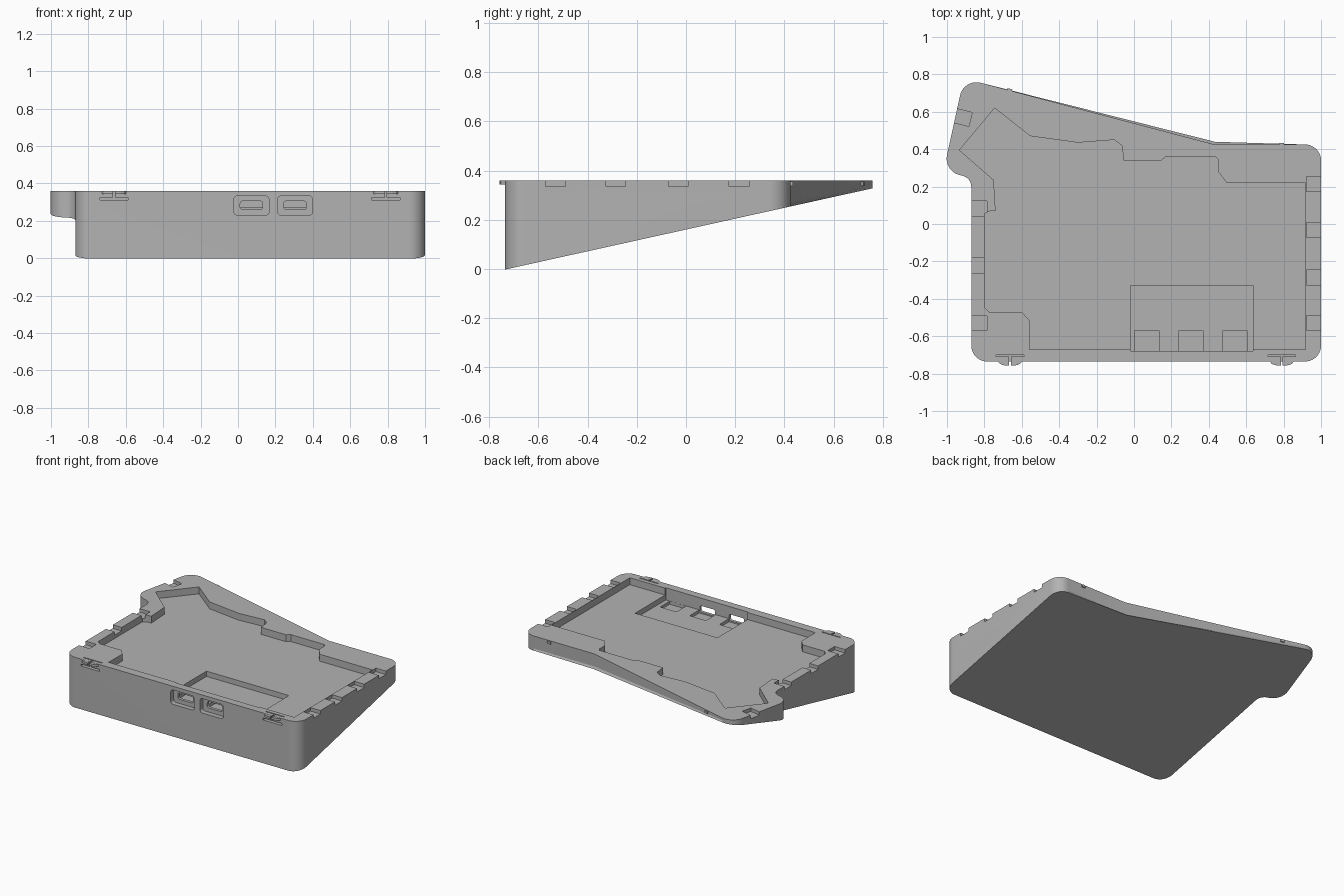
import bpy, bmesh, math
from mathutils import Vector, Matrix

if "Cube" in bpy.data.objects:
    bpy.data.objects.remove(bpy.data.objects["Cube"])

TOP = 0.36
SLOPE = 0.221

grey = bpy.data.materials.new("plain grey")
grey.diffuse_color = (0.45, 0.45, 0.45, 1)
grey.use_nodes = True
grey.node_tree.nodes["Principled BSDF"].inputs["Base Color"].default_value = grey.diffuse_color


def rounded(corners, steps=10):
    """Polygon outline from (x, y, radius) corners, counter-clockwise."""
    out = []
    n = len(corners)
    for i, (x, y, r) in enumerate(corners):
        p = Vector((x, y))
        if r == 0:
            out.append((x, y))
            continue
        a = (Vector(corners[i - 1][:2]) - p).normalized()
        b = (Vector(corners[(i + 1) % n][:2]) - p).normalized()
        half = a.angle(b) / 2
        c = p + (a + b).normalized() * (r / math.sin(half))
        s = p + a * (r / math.tan(half)) - c
        e = p + b * (r / math.tan(half)) - c
        turn = math.atan2(s.x * e.y - s.y * e.x, s.dot(e))
        for k in range(steps + 1):
            q = c + Matrix.Rotation(turn * k / steps, 2) @ s
            out.append((q.x, q.y))
    return out


def rect(x0, x1, y0, y1, r=0):
    return rounded([(x0, y0, r), (x1, y0, r), (x1, y1, r), (x0, y1, r)], 5)


def prism(name, pts, low, high, upright=False, chamfer=0):
    """Extrude an outline; low may be a function of y. upright: outline is in x-z."""
    f = low if callable(low) else (lambda y: low)
    bm = bmesh.new()
    if upright:
        lo = [bm.verts.new((x, f(0), z)) for x, z in pts]
        hi = [bm.verts.new((x, high, z)) for x, z in pts]
    else:
        lo = [bm.verts.new((x, y, f(y))) for x, y in pts]
        hi = [bm.verts.new((x, y, high)) for x, y in pts]
    base = bm.faces.new(lo[::-1])
    bm.faces.new(hi)
    n = len(pts)
    for i in range(n):
        j = (i + 1) % n
        bm.faces.new((lo[i], lo[j], hi[j], hi[i]))
    if chamfer:
        bmesh.ops.bevel(bm, geom=list(base.edges), offset=chamfer, segments=1,
                        affect='EDGES', clamp_overlap=True)
    bmesh.ops.recalc_face_normals(bm, faces=bm.faces)
    me = bpy.data.meshes.new(name)
    bm.to_mesh(me)
    bm.free()
    ob = bpy.data.objects.new(name, me)
    me.materials.append(grey)
    bpy.context.collection.objects.link(ob)
    return ob


# wedge body: flat top, sloping underside, chamfered lower edge
outline = rounded([(-0.87, -0.735, 0.085), (1, -0.735, 0.085), (1, 0.425, 0.085),
                   (0.43, 0.425, 0), (-0.91, 0.779, 0.09),
                   (-1.018, 0.285, 0.09), (-0.87, 0.245, 0.06)])
case = prism("wedge_case", outline, lambda y: SLOPE * (y + 0.735) - 0.002, TOP,
             chamfer=0.015)

# main tray
tray = [(-0.745, 0.62), (-0.933, 0.395), (-0.75, 0.235), (-0.74, 0.07), (-0.77, 0.07),
        (-0.80, 0.055), (-0.80, -0.445), (-0.775, -0.47), (-0.60, -0.47), (-0.56, -0.515),
        (-0.56, -0.672), (0.918, -0.672), (0.918, 0.22), (0.495, 0.22), (0.45, 0.28),
        (0.45, 0.345), (0.435, 0.36), (0.17, 0.36), (0.145, 0.34), (-0.055, 0.34),
        (-0.065, 0.42), (-0.105, 0.45), (-0.30, 0.435), (-0.555, 0.47)][::-1]
cutters = [prism("tray_cutter", tray, 0.31, 0.5)]

# electronics recess with three connector pockets
cutters.append(prism("recess_cutter", rect(-0.02, 0.637, -0.68, -0.33), 0.272, 0.5))
for x in (0.003, 0.24, 0.475):
    cutters.append(prism("pocket_cutter", rect(x, x + 0.13, -0.679, -0.57), 0.25, 0.35))

# cable ports through the front wall
for x in (0.072, 0.305):
    cutters.append(prism("port_cutter", rect(x - 0.094, x + 0.094, 0.23, 0.333, 0.02),
                         -0.8, -0.70, upright=True))
    cutters.append(prism("slot_cutter", rect(x - 0.06, x + 0.06, 0.26, 0.305, 0.012),
                         -0.75, -0.66, upright=True))

# notches along the rim
for y in (0.215, -0.032, -0.285, -0.53):
    cutters.append(prism("notch_cutter", rect(0.921, 1.1, y - 0.04, y + 0.04), 0.335, 0.5))
for y in (0.083, -0.222, -0.53):
    cutters.append(prism("notch_cutter", rect(-1.0, -0.785, y - 0.039, y + 0.039), 0.335, 0.5))
turn = Matrix.Rotation(math.radians(-14), 2)
tilted = [tuple(turn @ Vector(p) + Vector((-0.91, 0.568)))
          for p in rect(-0.15, 0.037, -0.038, 0.038)]
cutters.append(prism("notch_cutter", tilted, 0.335, 0.5))

# spring clips on the front: slot below, gap behind, slit in the middle
for x in (-0.663, 0.79):
    cutters.append(prism("clip_slot_cutter", rect(x - 0.075, x + 0.075, -0.8, -0.70), 0.31, 0.324))
    cutters.append(prism("clip_gap_cutter", rect(x - 0.074, x + 0.074, -0.709, -0.701), 0.315, 0.5))
    cutters.append(prism("clip_slit_cutter", rect(x - 0.005, x + 0.005, -0.8, -0.705), 0.318, 0.5))
    for s in (-1, 1):
        pts = [(x + s * a, b) for a, b in ((0.005, -0.725), (0.005, -0.757), (0.035, -0.755),
                                           (0.054, -0.748), (0.065, -0.734), (0.065, -0.725))]
        prism("clip_catch", pts if s > 0 else pts[::-1], 0.343, 0.359)

# carve the body
bpy.context.view_layer.objects.active = case
for c in cutters:
    m = case.modifiers.new("cut", 'BOOLEAN')
    m.operation = 'DIFFERENCE'
    m.solver = 'EXACT'
    m.object = c
    bpy.ops.object.modifier_apply(modifier=m.name)
    bpy.data.objects.remove(c)

# small catches on the back edge
for x, y, a in ((-0.665, 0.714, -15), (0.79, 0.425, 0)):
    r = Matrix.Rotation(math.radians(a), 2)
    pts = [tuple(r @ Vector(p) + Vector((x, y))) for p in rect(-0.013, 0.013, -0.01, 0.009)]
    prism("back_catch", pts, 0.338, 0.355)

# smooth the rounded corners, keep edges crisp
bpy.ops.object.select_all(action='DESELECT')
case.select_set(True)
bpy.context.view_layer.objects.active = case
bpy.ops.object.shade_smooth_by_angle(angle=math.radians(20))
